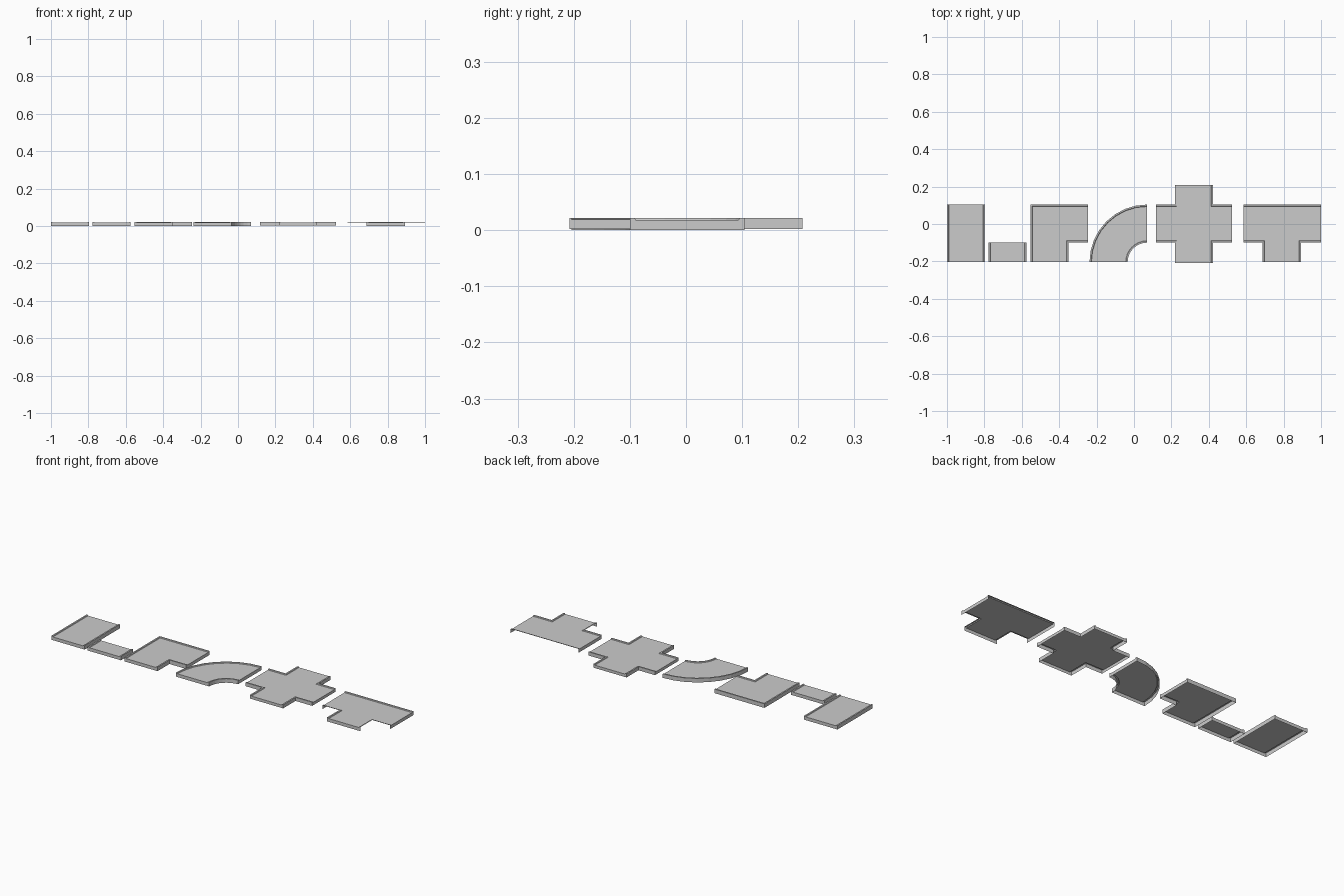
import bpy, bmesh
from math import cos, sin, pi
from mathutils import Vector

if "Cube" in bpy.data.objects:
    bpy.data.objects.remove(bpy.data.objects["Cube"])

TOP, FLOOR = 0.022, 0.018      # kerb top and road surface heights
KERB, FOOT = 0.008, 0.0105     # kerb top width and width at the road surface


def inset(points, dists):
    """Offset every edge of a counter-clockwise outline inward by its own distance."""
    n, out = len(points), []
    for i in range(n):
        a, b, c = points[i - 1], points[i], points[(i + 1) % n]
        d1, d2 = (b - a).normalized(), (c - b).normalized()
        n1, n2 = Vector((-d1.y, d1.x)), Vector((-d2.y, d2.x))
        p1, p2 = b + n1 * dists[i - 1], b + n2 * dists[i]
        cr = d1.x * d2.y - d1.y * d2.x
        if abs(cr) < 1e-5:
            out.append(p2)
            continue
        w = p2 - p1
        out.append(p1 + d1 * ((w.x * d2.y - w.y * d2.x) / cr))
    return out


def road_tile(name, outline, open_edges, base=0.0, side_walls=True):
    """Road sheet with kerbs on closed edges, end faces on open edges, hollow below."""
    pts = [Vector(p) for p in outline]
    n = len(pts)
    bm = bmesh.new()

    def ring(width, z):
        d = [0 if i in open_edges else width for i in range(n)]
        return [bm.verts.new((p.x, p.y, z)) for p in inset(pts, d)]

    B, O, K, F = ring(0, base), ring(0, TOP), ring(KERB, TOP), ring(FOOT, FLOOR)
    bm.faces.new(F)
    for i in range(n):
        j = (i + 1) % n
        if i in open_edges:
            bm.faces.new((B[i], B[j], O[j], K[j], F[j], F[i], K[i], O[i]))
        else:
            if side_walls:
                bm.faces.new((B[i], B[j], O[j], O[i]))
            bm.faces.new((O[i], O[j], K[j], K[i]))
            bm.faces.new((K[i], K[j], F[j], F[i]))
    bmesh.ops.delete(bm, geom=[v for v in bm.verts if not v.link_faces], context='VERTS')
    me = bpy.data.meshes.new(name)
    bm.to_mesh(me)
    bm.free()
    bpy.context.collection.objects.link(bpy.data.objects.new(name, me))


def rect(x0, x1, y0, y1):
    return [(x0, y0), (x1, y0), (x1, y1), (x0, y1)]


S, M, N = -0.204, -0.1, 0.104   # shared y lines of the tiles

# straight pieces
road_tile("straight_road", rect(-1.0, -0.796, S, N), {0, 2})
road_tile("short_road", rect(-0.777, -0.574, S, M), {0, 2})

# square corner
road_tile("corner_road", [(-0.553, S), (-0.35, S), (-0.35, M), (-0.247, M),
                          (-0.247, N), (-0.553, N)], {0, 3})

# curved corner
SEG = 8
cx, cy = 0.07, S
arc = lambda r, k: (cx - r * cos(pi / 2 * k / SEG), cy + r * sin(pi / 2 * k / SEG))
curve = [arc(0.104, k) for k in range(SEG + 1)] + [arc(0.308, k) for k in range(SEG, -1, -1)]
road_tile("curved_road", curve, {SEG, 2 * SEG + 1})

# crossroads
x0, x1, x2, x3 = 0.117, 0.218, 0.422, 0.524
road_tile("crossroads", [(x1, -0.208), (x2, -0.208), (x2, M), (x3, M), (x3, N), (x2, N),
                         (x2, 0.208), (x1, 0.208), (x1, N), (x0, N), (x0, M), (x1, M)],
          {0, 3, 6, 9}, base=0.002)

# T junction, only its ends have walls
x0, x1, x2, x3 = 0.586, 0.688, 0.892, 1.0
road_tile("t_junction", [(x1, S), (x2, S), (x2, M), (x3, M), (x3, N), (x0, N),
                         (x0, M), (x1, M)], {0, 3, 5}, side_walls=False)
